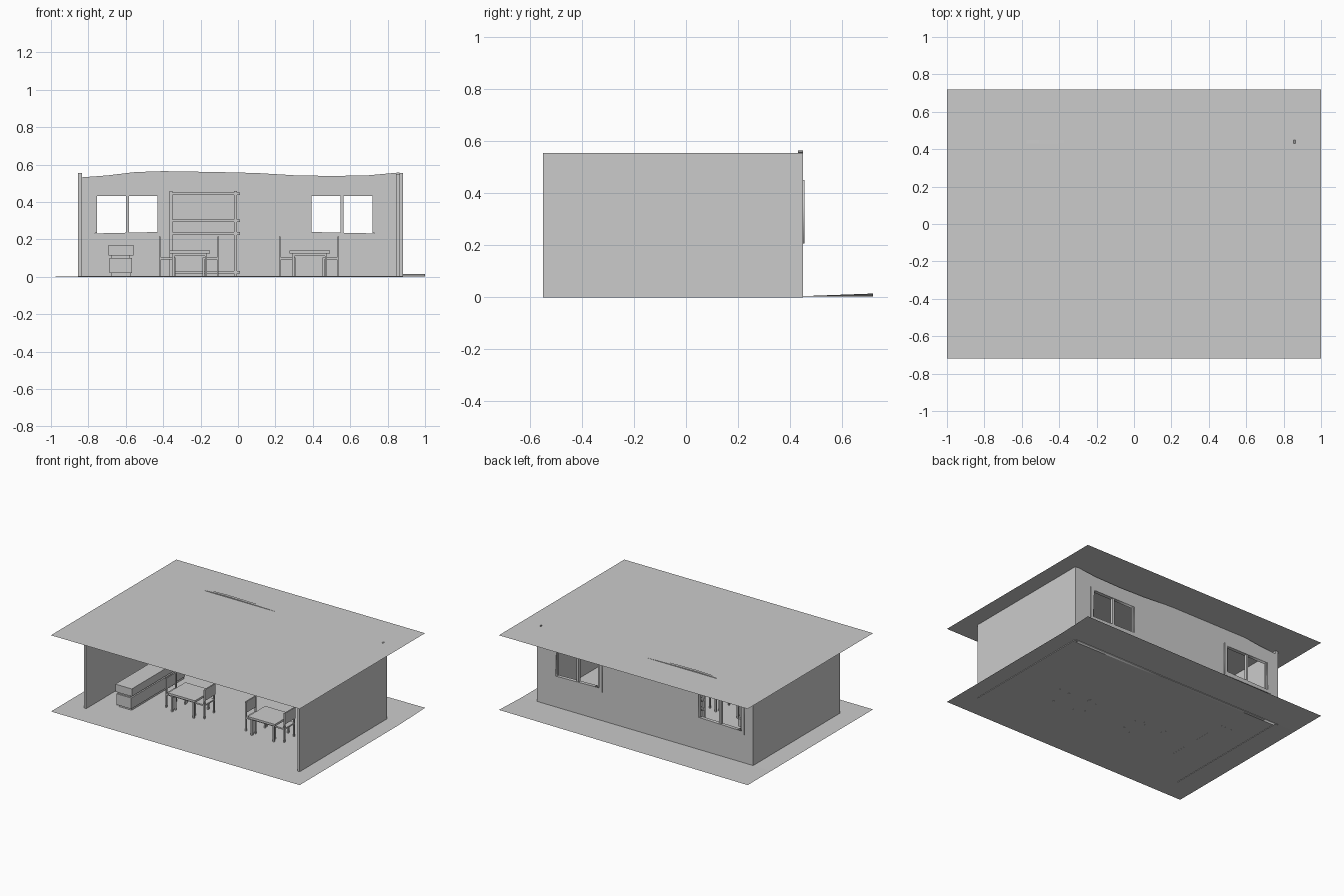
import bpy, math

if "Cube" in bpy.data.objects:
    bpy.data.objects.remove(bpy.data.objects["Cube"])


def box(name, x0, x1, y0, y1, z0, z1):
    bpy.ops.mesh.primitive_cube_add(
        size=1, location=((x0 + x1) / 2, (y0 + y1) / 2, (z0 + z1) / 2))
    ob = bpy.context.object
    ob.name = name
    ob.scale = (x1 - x0, y1 - y0, z1 - z0)
    return ob


def mesh(name, verts, faces):
    me = bpy.data.meshes.new(name)
    me.from_pydata(verts, [], faces)
    ob = bpy.data.objects.new(name, me)
    bpy.context.collection.objects.link(ob)
    return ob


def panel(name, outlines, y0, y1):
    """Upright panel in the xz plane; the inner outlines become holes."""
    cu = bpy.data.curves.new(name, 'CURVE')
    cu.dimensions = '2D'
    cu.fill_mode = 'BOTH'
    cu.extrude = (y1 - y0) / 2
    for pts in outlines:
        sp = cu.splines.new('POLY')
        sp.points.add(len(pts) - 1)
        for p, (x, z) in zip(sp.points, pts):
            p.co = (x, z, 0, 1)
        sp.use_cyclic_u = True
    ob = bpy.data.objects.new(name, cu)
    bpy.context.collection.objects.link(ob)
    ob.location.y = (y0 + y1) / 2
    ob.rotation_euler.x = math.pi / 2
    bpy.ops.object.select_all(action='DESELECT')
    ob.select_set(True)
    bpy.context.view_layer.objects.active = ob
    bpy.ops.object.convert(target='MESH')
    bpy.context.object.name = name


def rect(x0, x1, z0, z1):
    return [(x0, z0), (x1, z0), (x1, z1), (x0, z1)]


# Floor sheet, its back right corner slightly lifted, and flat roof sheet
mesh("floor",
     [(-1, -.72, .003), (1, -.72, .003), (1, .45, .005),
      (-1, .45, .003), (1, .72, .015), (-1, .72, .003)],
     [(0, 1, 2, 3), (3, 2, 4, 5)])
mesh("roof", [(-1, -.72, .557), (1, -.72, .557), (1, .72, .557), (-1, .72, .557)],
     [(0, 1, 2, 3)])

# Side walls
box("left_wall", -.855, -.835, -.55, .45, 0, .555)
box("right_wall", .863, .881, -.55, .45, 0, .555)
box("corner_post", .845, .863, .42, .44, 0, .55)

# Back wall with wavy top and two window openings
top = [(.863, .558), (.7, .543), (.5, .539), (.3, .543), (.1, .555), (-.1, .56),
       (-.4, .565), (-.55, .56), (-.7, .542), (-.835, .532)]
windows = [[(-.765, .232), (-.418, .24), (-.418, .433), (-.76, .433)],
           [(.38, .24), (.73, .232), (.722, .433), (.38, .433)]]
panel("back_wall", [[(-.835, 0), (.863, 0)] + top] + windows, .43, .45)

# Window frames outside, with a centre bar each
for side, hole in zip(("left", "right"), windows):
    x0, x1 = hole[0][0], hole[1][0]
    mid = (x0 + x1) / 2
    panel(side + "_window_frame", [rect(x0 - .022, x1 + .022, .208, .452), hole], .445, .456)
    box(side + "_window_bar", mid - .008, mid + .008, .433, .452, .235, .433)
    # Thin sash edges inside the opening
    for i, x in enumerate((x0 + .006, x1 - .006)):
        box(f"{side}_window_sash_{i}", x - .006, x + .006, .436, .448, .235, .433)

# Shelf rack against the back wall
for x in (-.365, -.022):
    for y in (.3, .41):
        box("rack_post", x, x + .016, y, y + .014, .005, .46)
for z in (.018, .225, .292, .437):
    box("rack_shelf", -.365, .01, .3, .424, z, z + .014)

# Long service counter
box("counter_base", -.675, -.575, -.4, .2, .003, .02)
box("counter_body", -.688, -.568, -.415, .2, .02, .1)
box("counter_neck", -.68, -.58, -.405, .2, .1, .115)
box("counter_top", -.692, -.56, -.42, .2, .115, .17)


def chair(prefix, x, d):
    """Chair with its back at x, facing along d (+1 or -1)."""
    y0, y1, depth = -.235, -.115, .085

    def part(name, a, b, *rest):
        xs = sorted((x + d * a, x + d * b))
        box(prefix + name, *xs, *rest)

    part("_seat", 0, depth, y0, y1, .094, .104)
    part("_back", -.003, .006, y0, y1, .135, .215)
    for y in (y0, y1 - .01):
        part("_back_leg", 0, .009, y, y + .01, .003, .21)
        part("_front_leg", depth - .009, depth, y, y + .01, .003, .096)


# Two dining sets: a table between two facing chairs
for n, cx in ((1, -.262), (2, .38)):
    box(f"table_{n}_top", cx - .105, cx + .112, -.28, -.08, .125, .14)
    box(f"table_{n}_apron", cx - .085, cx + .09, -.262, -.098, .112, .125)
    for dx in (-.09, .085):
        for y in (-.268, -.104):
            box(f"table_{n}_leg", cx + dx, cx + dx + .012, y, y + .012, .003, .125)
    chair(f"chair_{n}_left", cx - .158, 1)
    chair(f"chair_{n}_right", cx + .158, -1)
